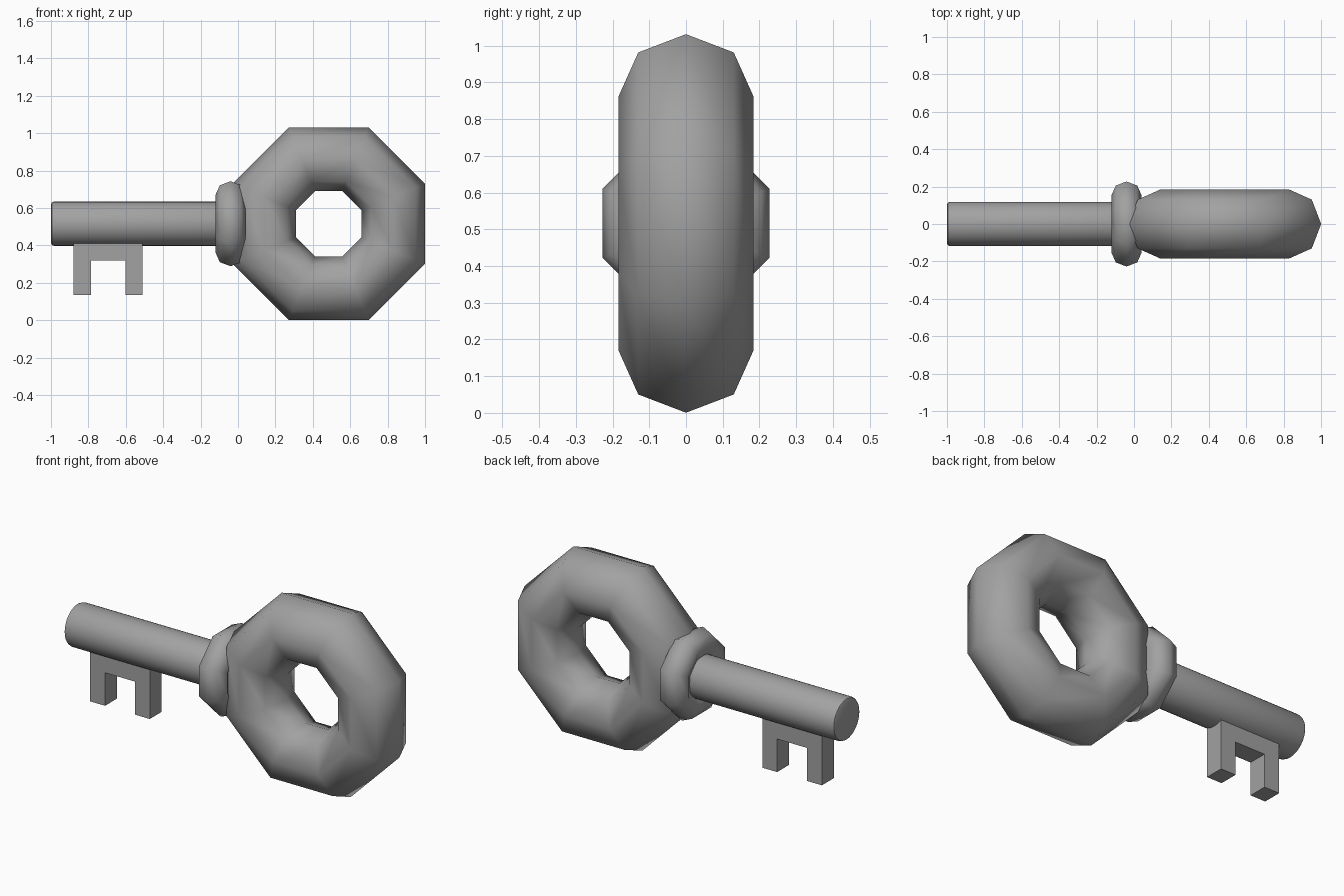
import bpy, bmesh, math
from mathutils import Matrix

cube = bpy.data.objects.get("Cube")
if cube:
    bpy.data.objects.remove(cube, do_unlink=True)

AXIS_Z = 0.516
GREY = (0.36, 0.36, 0.36, 1.0)

metal = bpy.data.materials.new("grey metal")
metal.use_nodes = True
metal.diffuse_color = GREY
bsdf = next(n for n in metal.node_tree.nodes if n.type == 'BSDF_PRINCIPLED')
bsdf.inputs["Base Color"].default_value = GREY


def finish(bm, name, smooth_angle=None):
    """Turn a bmesh into a named object, smooth below the given angle."""
    bmesh.ops.recalc_face_normals(bm, faces=bm.faces)
    mesh = bpy.data.meshes.new(name)
    bm.to_mesh(mesh)
    bm.free()
    mesh.materials.append(metal)
    obj = bpy.data.objects.new(name, mesh)
    bpy.context.collection.objects.link(obj)
    if smooth_angle:
        bpy.ops.object.select_all(action='DESELECT')
        obj.select_set(True)
        bpy.context.view_layer.objects.active = obj
        bpy.ops.object.shade_smooth_by_angle(angle=math.radians(smooth_angle))
    return obj


def octagon_torus(name, major, minor, matrix):
    """Eight-by-eight torus about local z, with flats facing x and y."""
    bm = bmesh.new()
    step = math.tau / 8
    rings = []
    for i in range(8):
        a = (i + 0.5) * step
        ring = []
        for j in range(8):
            r = major + minor * math.cos(j * step)
            co = (r * math.cos(a), r * math.sin(a), minor * math.sin(j * step))
            ring.append(bm.verts.new(co))
        rings.append(ring)
    for i in range(8):
        p, q = rings[i], rings[(i + 1) % 8]
        for j in range(8):
            k = (j + 1) % 8
            bm.faces.new((p[j], q[j], q[k], p[k]))
    bm.transform(matrix)
    return finish(bm, name, 89)


# Handle ring, standing upright and facing the front
octagon_torus("handle_ring", 0.374, 0.184,
              Matrix.Translation((0.485, 0, AXIS_Z)) @ Matrix.Rotation(math.pi / 2, 4, 'X'))

# Collar around the shaft
octagon_torus("collar", 0.165, 0.081,
              Matrix.Translation((-0.04, 0, AXIS_Z)) @ Matrix.Rotation(math.pi / 2, 4, 'Y'))

# Round shaft with softened end rims
bm = bmesh.new()
bmesh.ops.create_cone(bm, cap_ends=True, segments=32, radius1=0.118, radius2=0.118, depth=1.0)
rims = [e for e in bm.edges if abs(e.verts[0].co.z - e.verts[1].co.z) < 0.01]
bmesh.ops.bevel(bm, geom=rims, offset=0.016, segments=2, profile=0.5, affect='EDGES')
bm.transform(Matrix.Translation((-0.5, 0, AXIS_Z)) @ Matrix.Rotation(math.pi / 2, 4, 'Y'))
finish(bm, "shaft", 40)

# Two-toothed bit below the shaft, extruded from its outline
outline = [(-0.88, 0.42), (-0.88, 0.135), (-0.787, 0.135), (-0.787, 0.32),
           (-0.602, 0.32), (-0.602, 0.135), (-0.51, 0.135), (-0.51, 0.42)]
bm = bmesh.new()
face = bm.faces.new([bm.verts.new((x, -0.053, z)) for x, z in outline])
result = bmesh.ops.extrude_face_region(bm, geom=[face])
moved = [v for v in result["geom"] if isinstance(v, bmesh.types.BMVert)]
bmesh.ops.translate(bm, verts=moved, vec=(0, 0.106, 0))
finish(bm, "key_bit")
